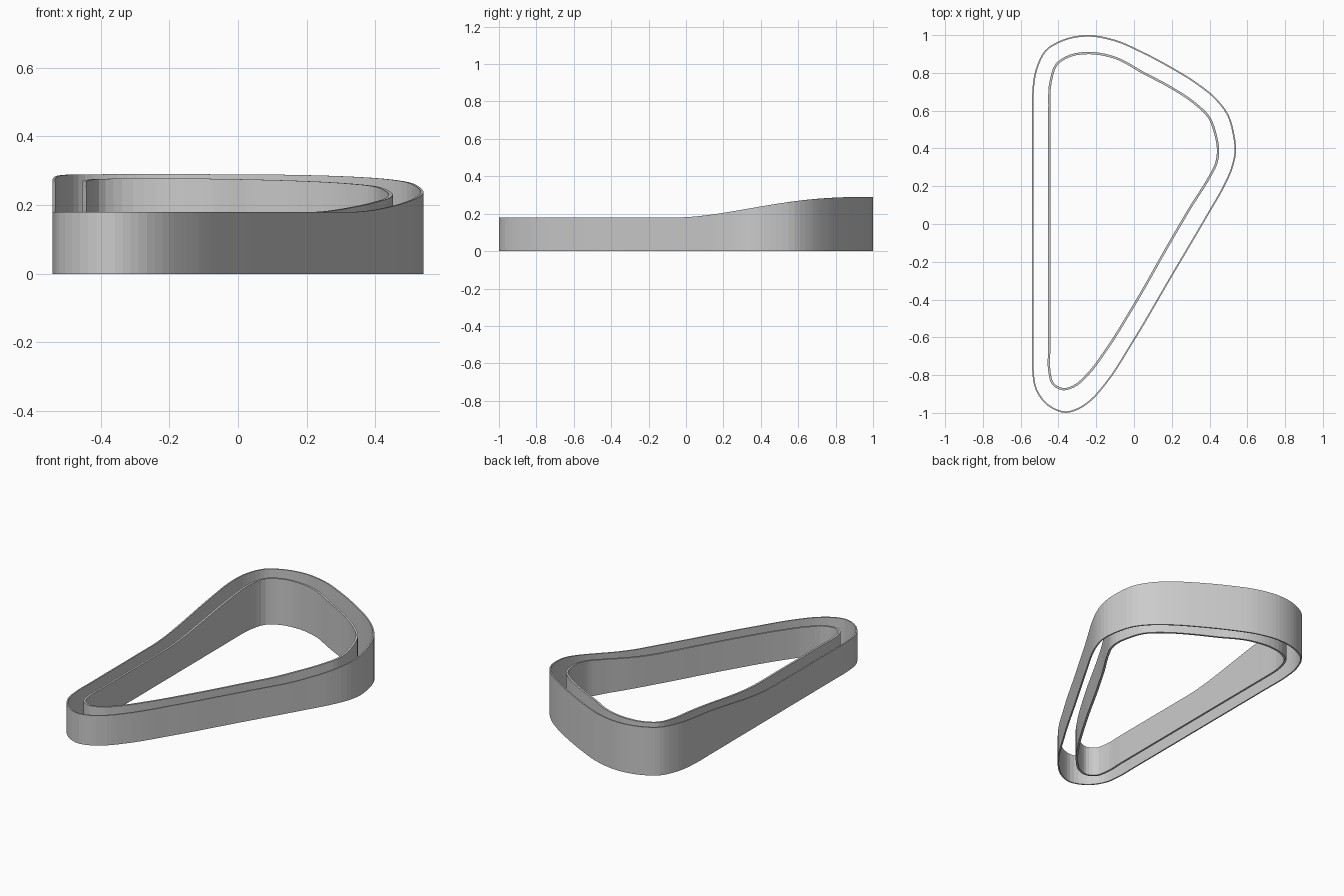
import bpy, bmesh
from mathutils import Vector

if "Cube" in bpy.data.objects:
    bpy.data.objects.remove(bpy.data.objects["Cube"])

# Plan outlines of the two barrier walls, counter-clockwise
OUTER = [(-.36, -1), (-.29, -.98), (-.22, -.93), (-.15, -.85), (0, -.62), (.2, -.28),
         (.4, .06), (.48, .2), (.52, .29), (.54, .38), (.53, .48), (.5, .58), (.44, .66),
         (.33, .75), (.2, .83), (.05, .91), (-.1, .975), (-.24, 1), (-.38, .975),
         (-.47, .92), (-.52, .82), (-.54, .67), (-.54, .55), (-.54, -.65), (-.54, -.76),
         (-.52, -.88), (-.46, -.96)]
INNER = [(-.375, -.875), (-.32, -.86), (-.24, -.79), (-.15, -.67), (0, -.43), (.2, -.08),
         (.3, .09), (.4, .25), (.435, .32), (.445, .38), (.43, .48), (.4, .56), (.32, .64),
         (.2, .72), (.05, .80), (-.1, .88), (-.24, .905), (-.34, .89), (-.41, .845),
         (-.44, .76), (-.448, .6), (-.448, .5), (-.448, -.65), (-.448, -.78), (-.43, -.845)]


def rise(y):
    """Share of the climb reached at position y."""
    t = min(max((y + .06) / 1.06, 0), 1)
    s = 1 - (1 - t) ** 1.3
    return s * s * (3 - 2 * s)


def smooth_loop(points):
    """Closed spline through the points, with even spacing."""
    p = [Vector(q) for q in points]
    n, out = len(p), []
    for i in range(n):
        a, b, c, d = p[i - 1], p[i], p[(i + 1) % n], p[(i + 2) % n]
        l0, l1, l2 = (b - a).length, (c - b).length, (d - c).length

        def tangent(u, lu, v, lv):
            return (u / lu * lv + v / lv * lu) / (lu + lv)
        m0 = tangent(b - a, l0, c - b, l1) * l1
        m1 = tangent(c - b, l1, d - c, l2) * l1
        steps = max(3, round(l1 / .03))
        for k in range(steps):
            t = k / steps
            out.append(b * (2*t**3 - 3*t*t + 1) + m0 * (t**3 - 2*t*t + t)
                       + c * (3*t*t - 2*t**3) + m1 * (t**3 - t*t))
    return out


def wall(name, points, out, inn, climb):
    """Thin closed wall with a flat base and a top that climbs to the back."""
    loop = smooth_loop(points)
    n = len(loop)
    bm = bmesh.new()
    rings = []
    for i, p in enumerate(loop):
        t = (loop[(i + 1) % n] - loop[i - 1]).normalized()
        nor = Vector((t.y, -t.x))
        top = .18 + climb * rise(p.y)
        a, b = p + nor * out, p - nor * inn
        rings.append([bm.verts.new((q.x, q.y, z)) for q, z in
                      ((a, 0), (a, top), (b, top), (b, 0))])
    for i in range(n):
        r, s = rings[i], rings[(i + 1) % n]
        for k in range(4):
            j = (k + 1) % 4
            bm.faces.new((r[k], s[k], s[j], r[j]))
    bmesh.ops.recalc_face_normals(bm, faces=bm.faces)
    mesh = bpy.data.meshes.new(name)
    bm.to_mesh(mesh)
    bm.free()
    bpy.context.collection.objects.link(bpy.data.objects.new(name, mesh))


# Outer and inner barrier
wall("outer_wall", OUTER, 0, .008, .11)
wall("inner_wall", INNER, .006, .006, .098)
